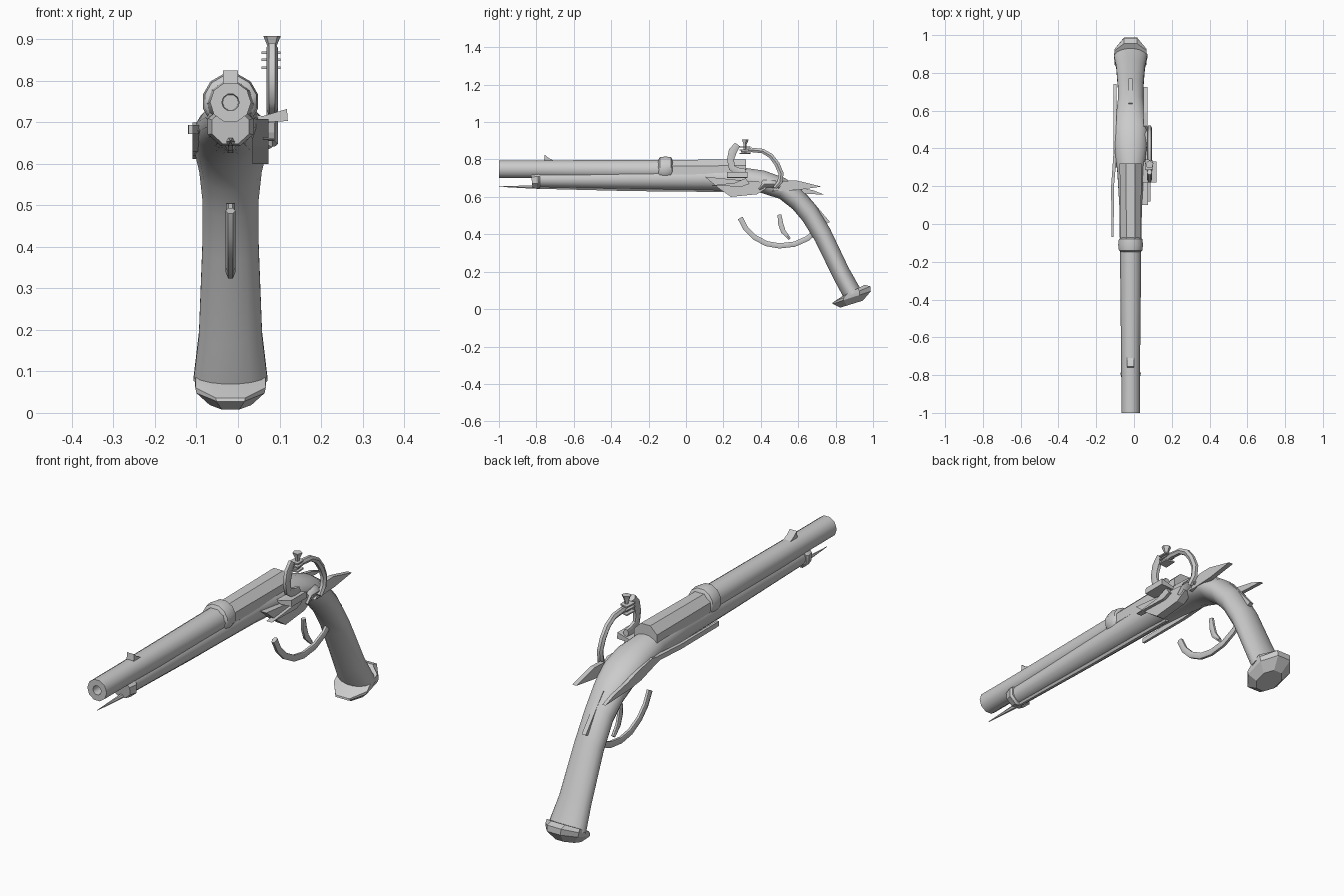
import bpy, bmesh, math
from mathutils import Vector

CX = -0.018  # centre plane of the pistol


def finish(bm, name, angle):
    bmesh.ops.recalc_face_normals(bm, faces=bm.faces)
    me = bpy.data.meshes.new(name)
    bm.to_mesh(me)
    bm.free()
    ob = bpy.data.objects.new(name, me)
    bpy.context.collection.objects.link(ob)
    bpy.ops.object.select_all(action='DESELECT')
    ob.select_set(True)
    bpy.context.view_layer.objects.active = ob
    if angle:
        bpy.ops.object.shade_smooth_by_angle(angle=math.radians(angle))
    return ob


def loft(name, stations, x=CX, sides=12, smooth=40):
    """Skin elliptical sections given as (top y, top z, bottom y, bottom z, half width)."""
    bm = bmesh.new()
    rings = []
    for ty, tz, by, bz, hw in stations:
        c = Vector((x, (ty + by) / 2, (tz + bz) / 2))
        up = Vector((0, (ty - by) / 2, (tz - bz) / 2))
        ring = []
        for i in range(sides):
            a = 2 * math.pi * (i + 0.5) / sides
            k = 1 / math.cos(math.pi / sides)
            ring.append(bm.verts.new(c + up * k * math.cos(a) + Vector((hw * k * math.sin(a), 0, 0))))
        rings.append(ring)
    for r, s in zip(rings, rings[1:]):
        for i in range(sides):
            j = (i + 1) % sides
            bm.faces.new((r[i], r[j], s[j], s[i]))
    bm.faces.new(rings[0])
    bm.faces.new(rings[-1])
    return finish(bm, name, smooth)


def tube(name, path, radii, hw, x=CX, sides=6):
    """Sweep a section along a path of (y, z) points."""
    p = [Vector(q) for q in path]
    st = []
    for i, q in enumerate(p):
        t = (p[min(i + 1, len(p) - 1)] - p[max(i - 1, 0)]).normalized()
        n = Vector((-t.y, t.x)) * radii[i]
        st.append((*(q + n), *(q - n), hw))
    return loft(name, st, x, sides, 50)


def straight(name, rows, sides=12, x=CX):
    """Round bar along y from (y, centre z, radius) rows."""
    return loft(name, [(y, z + r, y, z - r, r) for y, z, r in rows], x, sides)


def prism(name, outline, axis, lo, hi):
    """Flat outline in the other two axes, extruded from lo to hi along axis."""
    bm = bmesh.new()

    def place(p, d):
        v = list(p)
        v.insert(axis, d)
        return bm.verts.new(v)
    a = [place(p, lo) for p in outline]
    b = [place(p, hi) for p in outline]
    bm.faces.new(a)
    bm.faces.new(b)
    for i in range(len(a)):
        j = (i + 1) % len(a)
        bm.faces.new((a[i], a[j], b[j], b[i]))
    return finish(bm, name, 0)


# Barrel: round front with bore, ring, octagonal breech
straight("barrel", [(-0.93, .748, .018), (-1, .748, .02), (-1, .748, .047),
                    (-0.8, .748, .047), (-0.1, .744, .054)], 10)
straight("barrel_ring", [(-.15, .745, .05), (-.14, .75, .062), (-.11, .75, .066),
                         (-.08, .75, .062), (-.07, .745, .05)])
straight("breech", [(-.09, .743, .054), (.32, .743, .058)], 8)
prism("front_sight", [(-.76, .785), (-.755, .825), (-.735, .808), (-.70, .79)], 0, CX - .018, CX + .018)

# Stock and grip in one sweep
loft("stock", [(-.80, .735, -.80, .652, .043), (-.3, .748, -.3, .643, .054),
               (.1, .762, .1, .637, .06), (.30, .757, .25, .632, .07),
               (.42, .74, .40, .622, .086), (.53, .70, .50, .59, .088),
               (.61, .645, .57, .535, .075), (.69, .56, .625, .47, .067),
               (.77, .43, .69, .365, .068), (.87, .22, .79, .16, .076),
               (.935, .105, .845, .058, .089)], sides=16, smooth=50)
loft("stock_cap", [(-.83, .73, -.82, .648, .045), (-.79, .737, -.79, .643, .055),
                   (-.78, .735, -.78, .65, .048)], sides=8)

# Pommel: faceted cap
loft("pommel", [(.955, .13, .83, .065, .084), (.985, .122, .785, .036, .085),
                (.988, .095, .783, .028, .082), (.945, .045, .825, .008, .05)], sides=8, smooth=25)

# Ramrod under the barrel
straight("ramrod", [(-1, .655, .001), (-.82, .653, .009), (-.3, .642, .011), (.2, .637, .011)], 6)

# Trigger and guard
tube("trigger_guard", [(.29, .487), (.32, .43), (.365, .385), (.43, .35), (.50, .338),
                       (.58, .347), (.65, .378), (.71, .43)], [.014] * 8, .010)
tube("trigger", [(.50, .505), (.505, .46), (.52, .415), (.555, .375)], [.010, .014, .013, .007], .009)

# Lock plate with tail spikes on the right
prism("lock_plate", [(.10, .708), (.18, .642), (.24, .60), (.38, .614), (.43, .645),
                     (.40, .68), (.28, .69)], 0, .035, .074)
prism("lock_tail", [(.46, .63), (.52, .685), (.59, .688), (.725, .655), (.60, .637)], 0, .05, .072)
prism("lock_spring", [(.12, .66), (.30, .655), (.34, .67), (.32, .70), (.26, .675)], 0, .06, .088)
prism("flash_pan", [(.03, .72), (.06, .715), (.118, .732), (.12, .703), (.06, .70)], 1, .22, .33)

# Frizzen, swan neck hammer and jaw screw
HX = .082
tube("frizzen", [(.275, .88), (.25, .845), (.238, .80), (.245, .755), (.285, .733), (.32, .735)],
     [.016, .022, .019, .018, .02, .015], .012, HX)
tube("hammer", [(.295, .842), (.35, .851), (.41, .845), (.455, .818), (.487, .775),
                (.508, .725), (.502, .68), (.475, .648)],
     [.010, .012, .012, .013, .014, .014, .014, .01], .012, HX)
for i, z in enumerate((.828, .848, .864)):
    prism("hammer_jaw_%d" % i, [(.057, .285), (.102, .29), (.10, .335), (.06, .345)], 2, z, z + .006)
loft("jaw_screw", [(.308, .83, .322, .83, .008), (.308, .88, .322, .88, .008),
                   (.298, .908, .332, .908, .018)], .082, 5, 30)
tube("hammer_pivot", [(.39, .64), (.42, .67), (.47, .67), (.50, .65)], [.01, .022, .022, .01], .024, .055)

# Left side: belt hook and side plate
prism("belt_hook", [(-.085, .46), (-.107, .40), (-.121, .2), (-.119, -.07),
                    (-.108, -.07), (-.106, .2), (-.09, .38)], 2, .672, .694)
prism("side_plate", [(.30, .68), (.40, .70), (.50, .68), (.58, .655), (.68, .635), (.74, .612),
                     (.56, .62), (.48, .63), (.40, .655)], 0, -.109, -.092)

# Small tang wedge on the back of the grip
prism("tang_wedge", [(.61, .60), (.64, .62), (.77, .465), (.735, .45)], 0, CX - .01, CX + .01)
